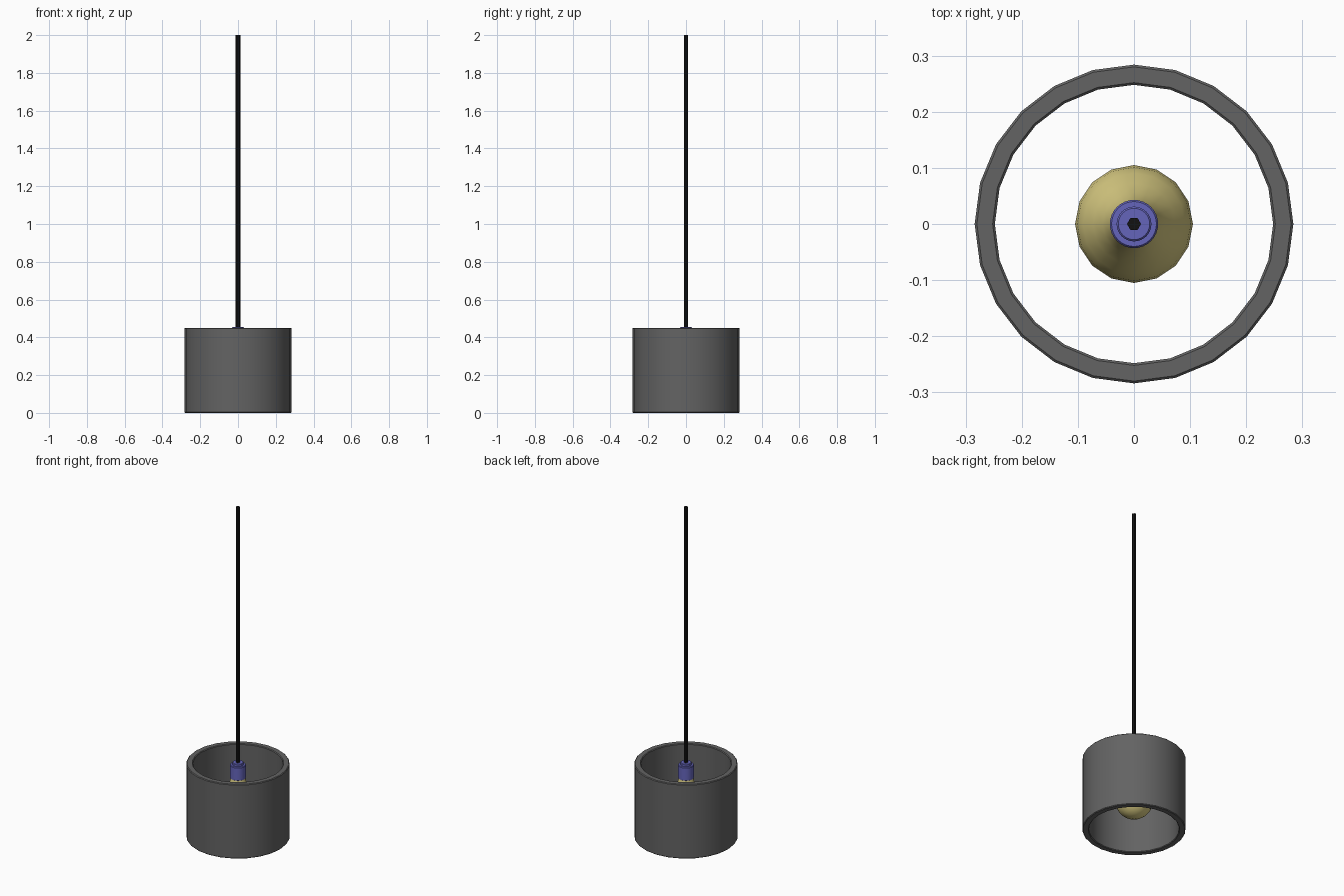
import bpy
import math

cube = bpy.data.objects.get("Cube")
if cube:
    bpy.data.objects.remove(cube)


def material(name, color):
    m = bpy.data.materials.new(name)
    m.use_nodes = True
    m.diffuse_color = (*color, 1)
    m.node_tree.nodes["Principled BSDF"].inputs["Base Color"].default_value = (*color, 1)
    return m


def lathe(name, profile, sides, mat, closed=False):
    """Spin (radius, z) points, listed bottom to top on the outside, around z."""
    verts, rings = [], []
    for r, z in profile:
        count = sides if r > 0 else 1
        rings.append([len(verts) + i % count for i in range(sides)])
        for i in range(count):
            a = math.tau * i / sides
            verts.append((r * math.cos(a), r * math.sin(a), z))
    pairs = list(zip(rings, rings[1:]))
    if closed:
        pairs.append((rings[-1], rings[0]))
    faces = []
    for low, high in pairs:
        for i in range(sides):
            j = (i + 1) % sides
            quad = (low[i], low[j], high[j], high[i])
            faces.append(tuple(dict.fromkeys(quad)))
    mesh = bpy.data.meshes.new(name)
    mesh.from_pydata(verts, [], faces)
    mesh.materials.append(mat)
    obj = bpy.data.objects.new(name, mesh)
    bpy.context.collection.objects.link(obj)
    bpy.ops.object.select_all(action="DESELECT")
    obj.select_set(True)
    bpy.context.view_layer.objects.active = obj
    bpy.ops.object.shade_smooth_by_angle(angle=math.radians(35))
    return obj


grey = material("shade grey", (0.125, 0.125, 0.125))
blue = material("socket blue", (0.13, 0.13, 0.5))
yellow = material("bulb yellow", (0.68, 0.59, 0.22))
black = material("cord black", (0.006, 0.006, 0.006))

# Open drum shade with softened rims
outer, inner, top, b = 0.284, 0.248, 0.45, 0.004
lathe("shade", [
    (inner + b, 0), (outer - b, 0), (outer, b), (outer, top - b),
    (outer - b, top), (inner + b, top), (inner, top - b), (inner, b),
], 24, grey, closed=True)

# Bulb: round globe narrowing to a neck inside the socket
radius, centre = 0.105, 0.185
globe = [(radius * math.sin(math.radians(a)), centre - radius * math.cos(math.radians(a)))
         for a in range(0, 121, 15)]
lathe("bulb", globe + [(0.073, 0.27), (0.056, 0.305), (0.045, 0.34),
                       (0.04, 0.37), (0, 0.37)], 16, yellow)

# Socket with a stepped collar
lathe("socket", [
    (0, 0.36), (0.041, 0.36), (0.043, 0.362), (0.043, 0.437), (0.04, 0.441),
    (0.031, 0.441), (0.031, 0.452), (0.028, 0.455), (0, 0.455),
], 32, blue)

# Hanging cord
lathe("cord", [(0, 0.44), (0.0125, 0.44), (0.0125, 2), (0, 2)], 6, black)
